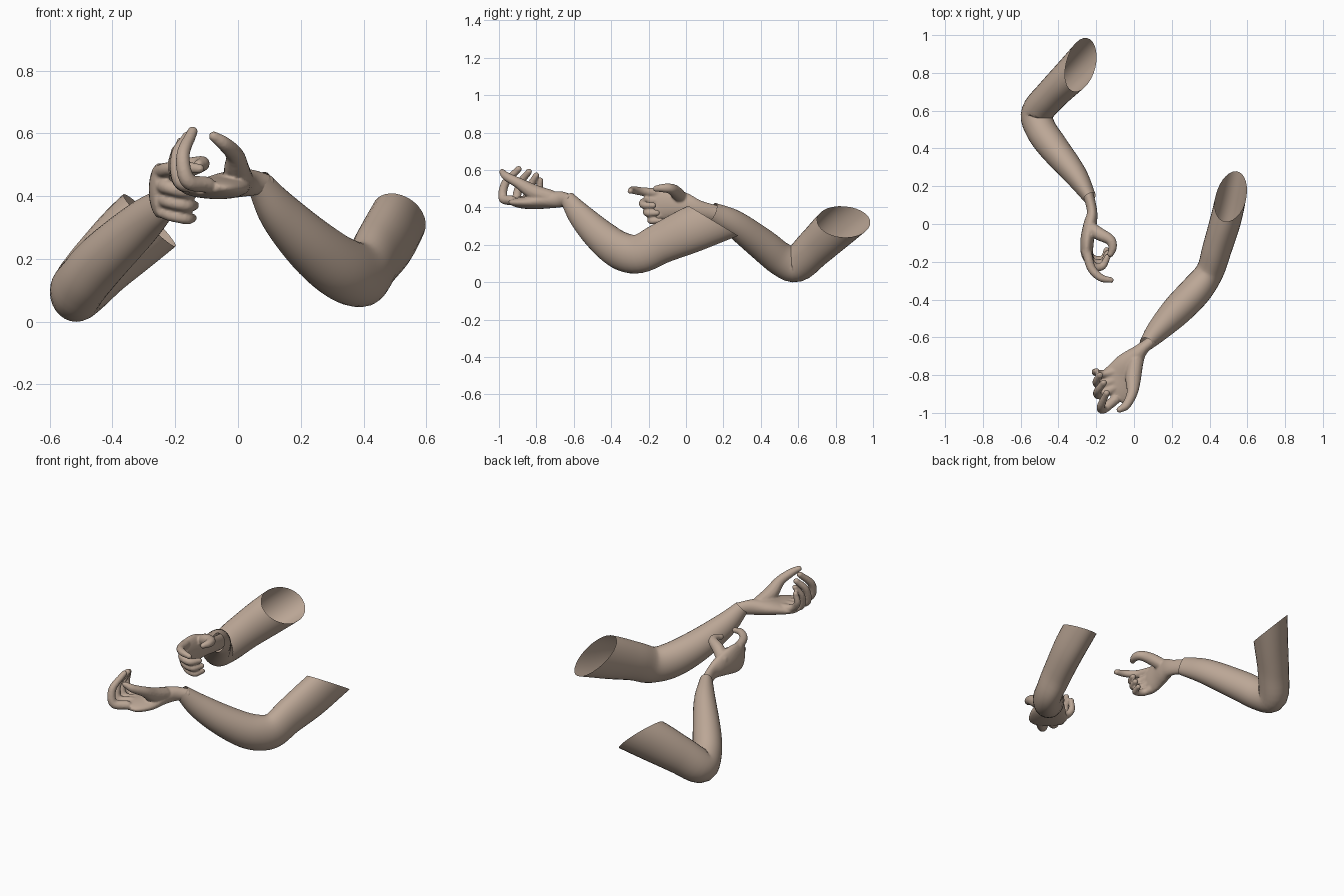
import bpy, bmesh, math
from mathutils import Vector

skin = bpy.data.materials.new("skin_tan")
skin.diffuse_color = (0.50, 0.385, 0.305, 1)


def spline(pts, steps):
    """Catmull-Rom through tuples of any length."""
    p = [Vector(q) for q in pts]
    p = [p[0] * 2 - p[1]] + p + [p[-1] * 2 - p[-2]]
    out = []
    for i in range(1, len(p) - 2):
        a, b, c, d = p[i - 1:i + 3]
        for s in range(steps):
            t = s / steps
            out.append(0.5 * (2 * b + (c - a) * t + (2 * a - 5 * b + 4 * c - d) * t * t
                              + (3 * b - a - 3 * c + d) * t ** 3))
    return out + [p[-2]]


def tube(bm, stations, steps=5, sides=28, capped=False):
    """Oval tube; stations are (x, y, z, half width, half height)."""
    st = spline(stations, steps)
    rings = []
    for i, s in enumerate(st):
        t = (st[min(i + 1, len(st) - 1)] - st[max(i - 1, 0)])
        t = Vector(t[:3]).normalized()
        side = t.cross(Vector((0, 0, 1))).normalized()
        up = side.cross(t)
        rings.append([bm.verts.new(Vector(s[:3]) + side * s[3] * math.cos(a) + up * s[4] * math.sin(a))
                      for a in (math.tau * k / sides for k in range(sides))])
    for r, q in zip(rings, rings[1:]):
        for k in range(sides):
            n = (k + 1) % sides
            bm.faces.new((r[k], r[n], q[n], q[k]))
    if capped:
        bm.faces.new(rings[0])
        bm.faces.new(rings[-1])
    bmesh.ops.recalc_face_normals(bm, faces=bm.faces)


def finish(bm, name):
    me = bpy.data.meshes.new(name)
    bm.to_mesh(me)
    bm.free()
    me.materials.append(skin)
    me.polygons.foreach_set("use_smooth", [True] * len(me.polygons))
    ob = bpy.data.objects.new(name, me)
    bpy.context.collection.objects.link(ob)
    return ob


def arm(name, stations, elbow_y, cut_point, cut_normal):
    """Open arm, trimmed obliquely at the shoulder end (behind the elbow)."""
    bm = bmesh.new()
    tube(bm, stations)
    faces = [f for f in bm.faces if f.calc_center_median().y > elbow_y]
    geom = set(faces)
    for f in faces:
        geom.update(f.verts)
        geom.update(f.edges)
    bmesh.ops.bisect_plane(bm, geom=list(geom), plane_co=Vector(cut_point),
                           plane_no=Vector(cut_normal).normalized(), clear_outer=True)
    finish(bm, name)


def hand(name, palm, fingers):
    """Palm and fingers fused into one smooth skin."""
    bm = bmesh.new()
    tube(bm, palm, capped=True)
    for f in fingers:
        for s in spline(f, 7):
            ball = bmesh.ops.create_icosphere(bm, subdivisions=2, radius=s[3])
            bmesh.ops.translate(bm, verts=ball["verts"], vec=Vector(s[:3]))
    ob = finish(bm, name)
    m = ob.modifiers.new("fuse", "REMESH")
    m.mode = "VOXEL"
    m.voxel_size = 0.006
    m.use_smooth_shade = True
    m = ob.modifiers.new("soften", "SMOOTH")
    m.factor = 0.5
    m.iterations = 4


# Arm with the upturned palm
arm("left_arm", [
    (.065, -.635, .447, .038, .042), (.13, -.56, .35, .062, .07),
    (.23, -.455, .245, .082, .09), (.33, -.35, .168, .084, .102),
    (.402, -.25, .152, .074, .104), (.44, -.13, .21, .078, .11),
    (.485, .02, .277, .082, .123), (.517, .16, .335, .08, .125),
    (.545, .30, .39, .075, .125), (.57, .44, .44, .075, .125)],
    -.2, (.49, .01, .41), (0, .6, 1))

hand("left_hand", [
    (.10, -.615, .437, .028, .03), (.035, -.67, .443, .037, .043),
    (-.02, -.74, .437, .075, .043), (-.06, -.81, .427, .10, .037),
    (-.10, -.865, .425, .105, .031), (-.125, -.895, .428, .085, .022)],
    [[(-.10, -.93, .436, .027), (-.16, -.978, .45, .026), (-.175, -.965, .53, .023), (-.145, -.895, .605, .018)],
     [(-.11, -.87, .435, .026), (-.182, -.905, .445, .025), (-.193, -.885, .53, .022), (-.16, -.84, .59, .018)],
     [(-.11, -.83, .435, .026), (-.18, -.85, .44, .024), (-.20, -.835, .51, .021), (-.18, -.80, .572, .017)],
     [(-.10, -.78, .435, .026), (-.168, -.795, .445, .022), (-.205, -.785, .49, .02), (-.198, -.778, .545, .016)],
     [(.008, -.73, .455, .042), (-.004, -.815, .482, .043), (-.01, -.895, .53, .030),
      (-.042, -.96, .565, .024), (-.077, -.983, .59, .017)]])

# Arm with the pointing hand
arm("right_arm", [
    (-.235, .14, .375, .036, .053), (-.31, .26, .312, .062, .073),
    (-.43, .41, .20, .080, .087), (-.495, .505, .125, .082, .09),
    (-.512, .59, .098, .085, .098), (-.435, .685, .182, .087, .108),
    (-.335, .785, .277, .095, .12), (-.225, .895, .372, .104, .122),
    (-.12, 1.00, .465, .104, .122), (-.02, 1.10, .555, .104, .122)],
    .6, (-.29, .83, .33), (.72, -.10, .69))

hand("right_hand", [
    (-.25, .185, .36, .03, .045), (-.222, .07, .391, .027, .046),
    (-.232, 0, .41, .035, .065), (-.247, -.08, .42, .036, .084),
    (-.25, -.15, .415, .032, .086), (-.245, -.19, .41, .022, .076)],
    [[(-.25, -.15, .475, .027), (-.225, -.235, .485, .024), (-.175, -.285, .492, .021), (-.122, -.297, .487, .016)],
     [(-.25, -.15, .435, .027), (-.222, -.22, .428, .025), (-.17, -.225, .413, .021), (-.14, -.175, .41, .017)],
     [(-.25, -.14, .395, .026), (-.222, -.20, .383, .023), (-.165, -.205, .37, .021), (-.14, -.155, .37, .017)],
     [(-.25, -.13, .36, .024), (-.222, -.18, .342, .021), (-.165, -.185, .328, .019), (-.145, -.135, .33, .015)],
     [(-.235, -.02, .445, .036), (-.18, -.055, .482, .035), (-.125, -.085, .50, .028),
      (-.113, -.125, .503, .023), (-.125, -.16, .50, .017)]])
